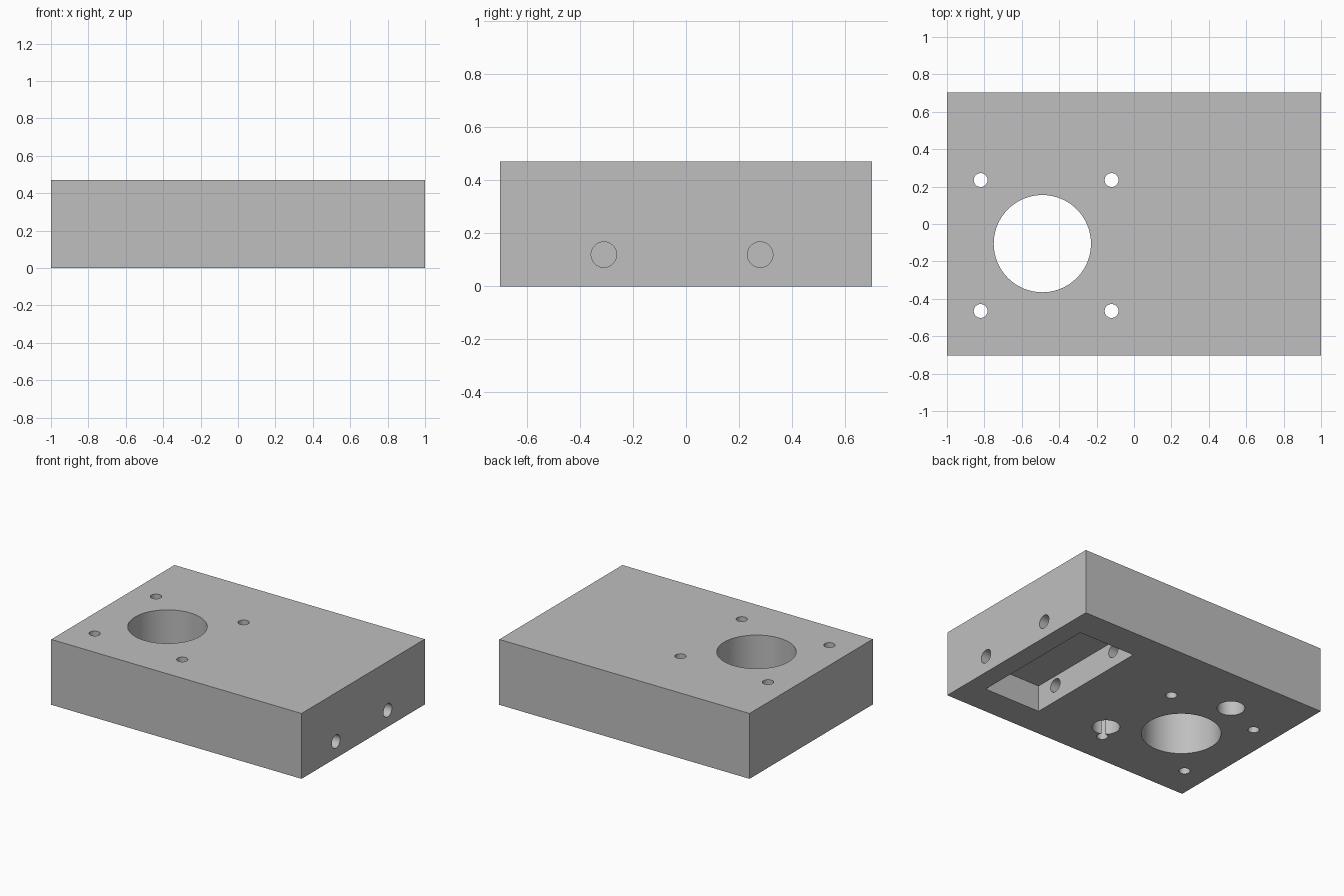
import bpy
import math

if "Cube" in bpy.data.objects:
    bpy.data.objects.remove(bpy.data.objects["Cube"], do_unlink=True)

LENGTH, WIDTH, HEIGHT = 2.0, 1.406, 0.472

grey = bpy.data.materials.new("plain grey")
grey.use_nodes = True
colour = (0.52, 0.52, 0.52, 1)
grey.diffuse_color = colour
grey.node_tree.nodes["Principled BSDF"].inputs["Base Color"].default_value = colour


def box(name, low, high):
    middle = [(a + b) / 2 for a, b in zip(low, high)]
    bpy.ops.mesh.primitive_cube_add(size=1, location=middle)
    obj = bpy.context.object
    obj.name = name
    obj.scale = [b - a for a, b in zip(low, high)]
    bpy.ops.object.transform_apply(location=True, rotation=True, scale=True)
    obj.data.materials.append(grey)
    return obj


def drill(name, radius, start, depth, along_x=False, sides=48):
    """Cylinder cutter running from start along +z, or along -x."""
    x, y, z = start
    centre = (x - depth / 2, y, z) if along_x else (x, y, z + depth / 2)
    turn = (0, math.pi / 2, 0) if along_x else (0, 0, 0)
    bpy.ops.mesh.primitive_cylinder_add(
        vertices=sides, radius=radius, depth=depth, location=centre, rotation=turn)
    obj = bpy.context.object
    obj.name = name
    obj.data.materials.append(grey)
    return obj


# Solid block
block = box("mounting_block", (-LENGTH / 2, -WIDTH / 2, 0), (LENGTH / 2, WIDTH / 2, HEIGHT))

# Rectangular pocket in the underside
cutters = [box("pocket_cutter", (0.41, -0.48, -0.1), (0.86, 0.48, 0.19))]

# Large bore with four screw holes around it
through = HEIGHT + 0.2
cutters.append(drill("bore_cutter", 0.26, (-0.49, -0.105, -0.1), through, sides=96))
for x in (-0.82, -0.12):
    for y in (-0.465, 0.235):
        cutters.append(drill("screw_hole_cutter", 0.037, (x, y, -0.1), through))

# Blind rod holes in the underside
for x, y in ((-0.06, -0.356), (-0.526, 0.356)):
    cutters.append(drill("rod_hole_cutter", 0.091, (x, y, -0.1), 0.38))

# Bolt holes from the end face, across the pocket
for y in (-0.31, 0.28):
    cutters.append(drill("bolt_hole_cutter", 0.048, (1.1, y, 0.12), 0.95, along_x=True))

# Cut everything, then remove the cutters
for cutter in cutters:
    cutter.hide_render = True
    cut = block.modifiers.new(cutter.name, "BOOLEAN")
    cut.operation = "DIFFERENCE"
    cut.solver = "EXACT"
    cut.object = cutter

bpy.ops.object.select_all(action="DESELECT")
block.select_set(True)
bpy.context.view_layer.objects.active = block
for name in [m.name for m in block.modifiers]:
    bpy.ops.object.modifier_apply(modifier=name)
for cutter in cutters:
    bpy.data.objects.remove(cutter, do_unlink=True)

bpy.ops.object.shade_smooth_by_angle(angle=math.radians(30))
